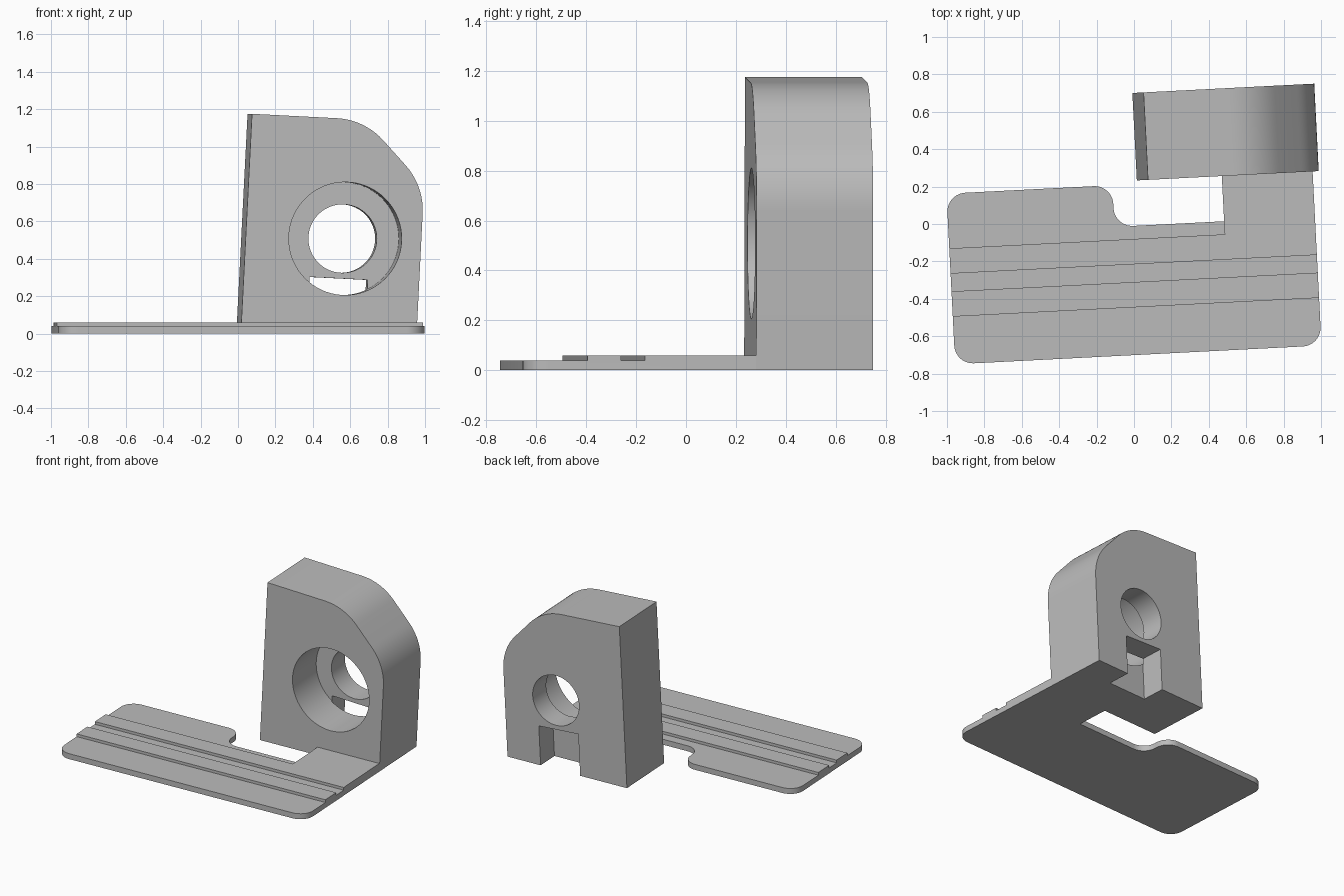
import bpy, bmesh, math
from mathutils import Vector

if "Cube" in bpy.data.objects:
    bpy.data.objects.remove(bpy.data.objects["Cube"], do_unlink=True)

TURN = math.radians(2.93)   # whole part is turned slightly on its base
LEAN = 0.051                # the upright leans by the same small slope

grey = bpy.data.materials.new("plain grey")
grey.use_nodes = True
grey.diffuse_color = (0.5, 0.5, 0.5, 1)
grey.node_tree.nodes["Principled BSDF"].inputs["Base Color"].default_value = (0.5, 0.5, 0.5, 1)


def rounded(corners, steps=10):
    """Outline from (a, b, radius) corners, with true tangent arcs."""
    out = []
    for i, (a, b, r) in enumerate(corners):
        p = Vector((a, b))
        if r == 0:
            out.append(p)
            continue
        d0 = (Vector(corners[i - 1][:2]) - p).normalized()
        d1 = (Vector(corners[(i + 1) % len(corners)][:2]) - p).normalized()
        half = d0.angle(d1) / 2
        centre = p + (d0 + d1).normalized() * (r / math.sin(half))
        start = p + d0 * (r / math.tan(half)) - centre
        end = p + d1 * (r / math.tan(half)) - centre
        sweep = start.angle_signed(end)
        for k in range(steps + 1):
            t = -sweep * k / steps
            c, s = math.cos(t), math.sin(t)
            out.append(centre + Vector((start.x * c - start.y * s, start.x * s + start.y * c)))
    return out


def circle(a, b, r, n=72):
    return [(a + r * math.cos(math.tau * k / n), b + r * math.sin(math.tau * k / n)) for k in range(n)]


def rect(a0, a1, b0, b1):
    return [(a0, b0), (a1, b0), (a1, b1), (a0, b1)]


def prism(name, outline, lo, hi, upright=False):
    """Extrude an outline along z, or along y when upright."""
    bm = bmesh.new()
    place = (lambda a, b, d: (a, d, b)) if upright else (lambda a, b, d: (a, b, d))
    rings = [[bm.verts.new(place(a, b, d)) for a, b in outline] for d in (lo, hi)]
    bm.faces.new(rings[0])
    bm.faces.new(rings[1])
    n = len(outline)
    for i in range(n):
        j = (i + 1) % n
        bm.faces.new((rings[0][i], rings[0][j], rings[1][j], rings[1][i]))
    bmesh.ops.recalc_face_normals(bm, faces=bm.faces)
    mesh = bpy.data.meshes.new(name)
    bm.to_mesh(mesh)
    bm.free()
    mesh.materials.append(grey)
    obj = bpy.data.objects.new(name, mesh)
    bpy.context.collection.objects.link(obj)
    return obj


def activate(obj):
    bpy.ops.object.select_all(action='DESELECT')
    obj.select_set(True)
    bpy.context.view_layer.objects.active = obj


def cut(obj, cutter):
    cutter.hide_render = True
    mod = obj.modifiers.new("cut", 'BOOLEAN')
    mod.operation, mod.solver, mod.object = 'DIFFERENCE', 'EXACT', cutter
    activate(obj)
    bpy.ops.object.modifier_apply(modifier=mod.name)
    bpy.data.objects.remove(cutter, do_unlink=True)


def finish(obj):
    obj.rotation_euler.z = TURN
    activate(obj)
    bpy.ops.object.shade_smooth_by_angle(angle=math.radians(20))


# Base plate with a rounded notch and an arm reaching back to the upright
LEFT, RIGHT, ARM, FRONT = -0.993, 0.968, 0.482, 0.232
plate = prism("base_plate", rounded([
    (LEFT, -0.70, 0.1), (RIGHT, -0.70, 0.1), (RIGHT, FRONT, 0), (ARM, FRONT, 0),
    (ARM, -0.01, 0), (-0.105, -0.01, 0.1), (-0.105, 0.213, 0.1), (LEFT, 0.213, 0.1)]), 0, 0.06)

# Lowered strips: front land, groove between the ridges, rear land
for right, near, far in ((2, -1, -0.445), (2, -0.31, -0.215), (ARM, -0.08, 0.5)):
    cut(plate, prism("strip_cutter", rect(-2, right, near, far), 0.04, 0.2))
finish(plate)

# Upright block: leaning sides, chamfered and filleted shoulder, flat bottom
BACK = 0.70
block = prism("upright_block", rounded([
    (0.027, 0, 0), (RIGHT, 0, 0), (1.008, 0.79, 0.36),
    (0.69, 1.144, 0.36), (0.087, 1.175, 0)]), FRONT, BACK, upright=True)

# Counterbore from the front, through hole, and slot open to the back and bottom
FLOOR = 0.53
cut(block, prism("counterbore_cutter", circle(0.586, 0.508, 0.302), 0, FLOOR, upright=True))
cut(block, prism("hole_cutter", circle(0.587, 0.508, 0.183), 0.4, 1, upright=True))
slot = [(a + LEAN * b, b) for a, b in ((0.395, -0.1), (0.707, -0.1), (0.707, 0.287), (0.395, 0.303))]
cut(block, prism("slot_cutter", slot, FLOOR - 0.004, 1, upright=True))
finish(block)
